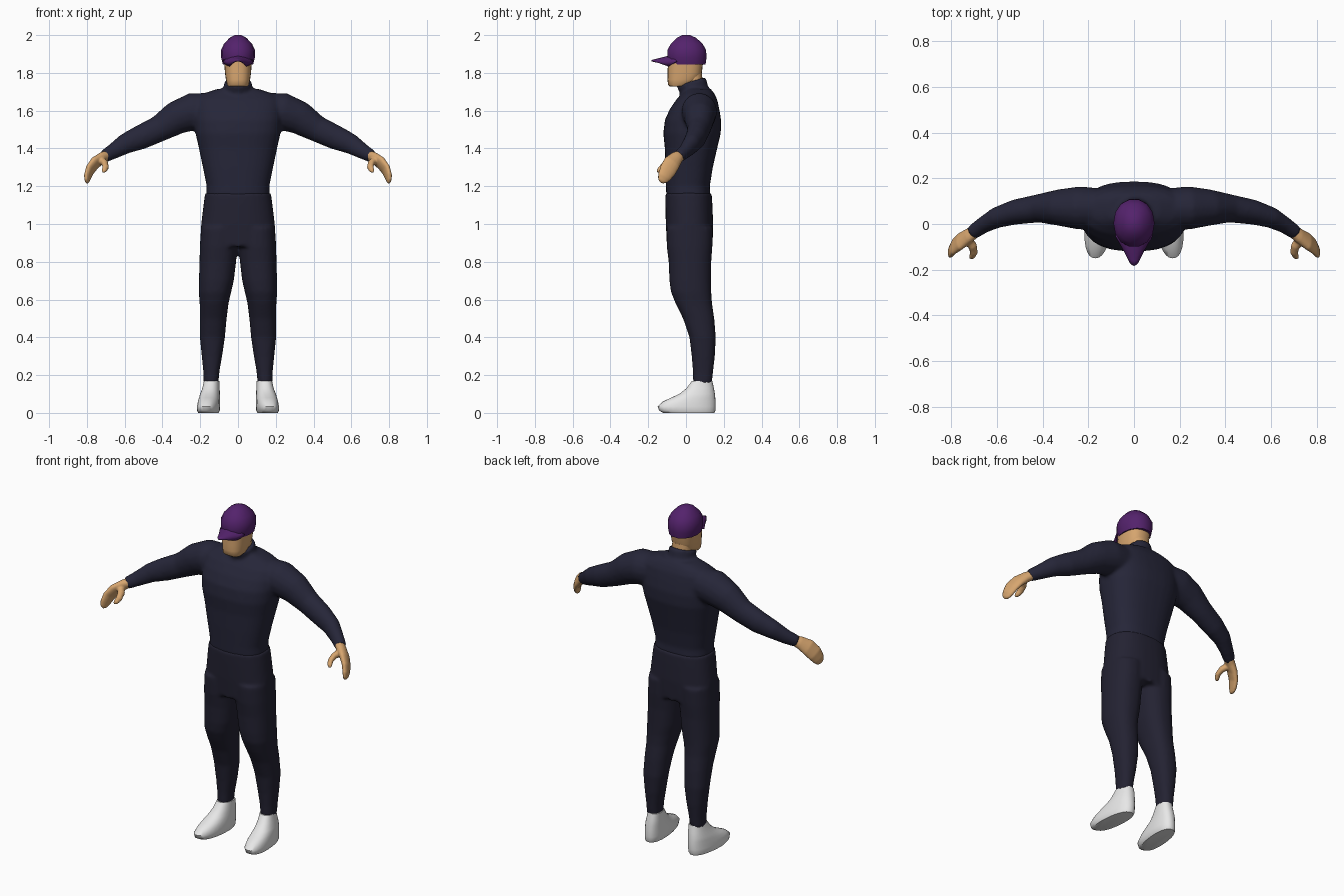
import bpy, bmesh, math
from mathutils import Vector

if "Cube" in bpy.data.objects:
    bpy.data.objects.remove(bpy.data.objects["Cube"])


def material(name, rgb):
    m = bpy.data.materials.new(name)
    m.diffuse_color = (*rgb, 1)
    m.use_nodes = True
    m.node_tree.nodes["Principled BSDF"].inputs["Base Color"].default_value = m.diffuse_color
    return m


NAVY = material("navy shirt", (0.019, 0.019, 0.040))
DARK = material("dark navy trousers", (0.017, 0.016, 0.032))
SKIN = material("tan skin", (0.68, 0.38, 0.16))
PURPLE = material("purple", (0.088, 0.016, 0.15))
WHITE = material("white", (0.80, 0.80, 0.80))


def ring(c, u, v, n=24, p=2.0):
    """Superellipse around c with half axes u and v."""
    pts = []
    for i in range(n):
        a = 2 * math.pi * i / n
        ca, sa = math.cos(a), math.sin(a)
        pts.append(c + u * math.copysign(abs(ca) ** (2 / p), ca)
                   + v * math.copysign(abs(sa) ** (2 / p), sa))
    return pts


def loft(bm, rings):
    """Skin a list of rings and cap both ends."""
    vs = [[bm.verts.new(p) for p in r] for r in rings]
    n = len(vs[0])
    for a, b in zip(vs, vs[1:]):
        for i in range(n):
            bm.faces.new((a[i], a[(i + 1) % n], b[(i + 1) % n], b[i]))
    bm.faces.new(vs[0][::-1])
    bm.faces.new(vs[-1])


def level(rows, n=24, p=2.3, shear=0.0, tilt=0.0):
    """Horizontal rings from rows (z, x0, x1, y0, y1); tilt raises the back."""
    out = []
    for z, x0, x1, y0, y1 in rows:
        r = ring(Vector(((x0 + x1) / 2, (y0 + y1) / 2, z)),
                 Vector(((x1 - x0) / 2, 0, 0)), Vector((0, (y1 - y0) / 2, 0)), n, p)
        out.append([Vector((q.x - shear * (q.y - 0.05), q.y,
                            q.z + tilt * (q.y - (y0 + y1) / 2))) for q in r])
    return out


def sym(rows):
    return [(z, -w, w, y0, y1) for z, w, y0, y1 in rows]


def limb(rows, side, width_axis, n=16):
    """Rings along a path of (x, y, z, width radius, thickness radius)."""
    pts = [Vector((side * r[0], r[1], r[2])) for r in rows]
    w = Vector((side * width_axis[0], width_axis[1], width_axis[2]))
    out = []
    for i, r in enumerate(rows):
        d = (pts[min(i + 1, len(pts) - 1)] - pts[max(i - 1, 0)]).normalized()
        u = (w - d * w.dot(d)).normalized()
        out.append(ring(pts[i], u * r[3], d.cross(u) * r[4], n))
    return out


def finish(name, bm, mat, voxel=0, smooth=0, subsurf=0, angle=60):
    bmesh.ops.recalc_face_normals(bm, faces=bm.faces)
    me = bpy.data.meshes.new(name)
    bm.to_mesh(me)
    bm.free()
    me.materials.append(mat)
    ob = bpy.data.objects.new(name, me)
    bpy.context.collection.objects.link(ob)
    bpy.ops.object.select_all(action='DESELECT')
    ob.select_set(True)
    bpy.context.view_layer.objects.active = ob
    bpy.ops.object.shade_smooth_by_angle(angle=math.radians(angle))
    if voxel:
        m = ob.modifiers.new("merge", 'REMESH')
        m.mode, m.voxel_size, m.use_smooth_shade = 'VOXEL', voxel, True
    if smooth:
        m = ob.modifiers.new("relax", 'SMOOTH')
        m.factor, m.iterations = 0.5, smooth
    if subsurf:
        ob.modifiers.new("round", 'SUBSURF').levels = subsurf
        ob.modifiers["round"].render_levels = subsurf
    return ob


# Shirt: trunk, raised collar and both sleeves merged into one skin
bm = bmesh.new()
loft(bm, level(sym([
    (1.145, .168, -.104, .130), (1.20, .166, -.106, .126), (1.30, .186, -.110, .142),
    (1.40, .207, -.112, .165), (1.48, .225, -.120, .184), (1.55, .232, -.112, .186),
    (1.61, .232, -.085, .176), (1.66, .225, -.050, .165), (1.69, .185, -.020, .150),
    (1.715, .110, .000, .132)]), 32, 2.5))
loft(bm, level(sym([(1.66, .085, -.02, .125), (1.70, .076, -.025, .118),
                    (1.755, .073, -.052, .106)]), 24, 2, tilt=.3))
SLEEVE = [(.13, .070, 1.60, .085, .095), (.24, .070, 1.595, .095, .100),
          (.33, .072, 1.560, .080, .088), (.42, .068, 1.503, .062, .070),
          (.52, .052, 1.457, .055, .065), (.60, .028, 1.423, .046, .054),
          (.66, -.005, 1.385, .036, .042), (.71, -.040, 1.357, .032, .034)]
for side in (1, -1):
    loft(bm, limb(SLEEVE, side, (0, 1, 0)))
finish("shirt", bm, NAVY, voxel=.01, smooth=6)

# Trousers: pelvis and both legs merged into one skin
bm = bmesh.new()
loft(bm, level(sym([(1.165, .174, -.109, .136), (1.10, .183, -.109, .140),
                    (1.0, .195, -.107, .144), (.93, .199, -.103, .142),
                    (.88, .198, -.100, .140)]), 32, 2.4))
LEG = [(.98, .000, .196, -.105, .142), (.88, .002, .202, -.102, .140),
       (.80, .010, .204, -.092, .134), (.70, .022, .207, -.088, .134),
       (.64, .036, .208, -.080, .134), (.58, .050, .203, -.056, .138),
       (.50, .060, .202, -.016, .150), (.40, .069, .202, .018, .158),
       (.30, .084, .192, .030, .153), (.22, .098, .184, .036, .144),
       (.155, .104, .182, .038, .137)]
for side in (1, -1):
    loft(bm, level([(z, *sorted((side * a, side * b)), c, d) for z, a, b, c, d in LEG]))
finish("trousers", bm, DARK, voxel=.01, smooth=5)

# Shoes: flat sole, toes turned slightly out
for side, name in ((1, "left_shoe"), (-1, "right_shoe")):
    bm = bmesh.new()
    rows = [(0, .102, .205, -.120, .150), (.012, .095, .210, -.142, .156),
            (.035, .093, .210, -.150, .157), (.060, .094, .207, -.122, .157),
            (.080, .096, .204, -.080, .155), (.100, .098, .200, -.036, .153),
            (.130, .100, .190, .002, .148), (.170, .102, .183, .032, .139)]
    rings = level(rows, 28, 2.3, shear=.09)
    loft(bm, [[Vector((side * q.x, q.y, q.z)) for q in r] for r in rings])
    finish(name, bm, WHITE, angle=45)

# Hands: curved mitten of fingers plus thumb
PALM = [(.685, -.025, 1.368, .026, .026), (.720, -.050, 1.350, .036, .027),
        (.758, -.075, 1.322, .047, .024), (.785, -.096, 1.285, .046, .020),
        (.797, -.115, 1.250, .038, .017), (.800, -.125, 1.228, .026, .012),
        (.798, -.129, 1.217, .010, .006)]
THUMB = [(.730, -.065, 1.340, .024, .022), (.705, -.098, 1.322, .021, .018),
         (.700, -.125, 1.302, .018, .015), (.708, -.143, 1.284, .014, .012),
         (.716, -.151, 1.274, .006, .005)]
for side, name in ((1, "left_hand"), (-1, "right_hand")):
    bm = bmesh.new()
    loft(bm, limb(PALM, side, (-.25, 1, -.55)))
    loft(bm, limb(THUMB, side, (.6, .2, .7)))
    finish(name, bm, SKIN, voxel=.005, smooth=3)

# Head: jaw and back of skull, with the neck inside the collar
bm = bmesh.new()
loft(bm, level(sym([(1.728, .050, -.085, -.005), (1.737, .058, -.095, .030),
                    (1.765, .064, -.098, .070), (1.80, .069, -.097, .084),
                    (1.87, .074, -.096, .092)]), 24, 2.5))
loft(bm, level(sym([(1.69, .055, 0, .09), (1.80, .055, -.03, .085)])))
finish("head", bm, SKIN, angle=50)

# Cap crown
bm = bmesh.new()
loft(bm, level(sym([(1.845, .080, -.094, .106), (1.880, .089, -.102, .111),
                    (1.920, .090, -.101, .109), (1.955, .074, -.082, .090),
                    (1.985, .045, -.050, .055), (2.0, .018, -.020, .024)]), 14, 2.1))
finish("cap_crown", bm, PURPLE)

# Cap brim: curved tongue drooping at the sides
bm = bmesh.new()
grid = []
for j in range(6):
    t = j / 5
    row = []
    for i in range(11):
        s = i / 5 - 1
        reach = .062 * (1 - s * s) + .042
        row.append(bm.verts.new((s * (.078 - .036 * t * t), -.078 - t * reach + .03 * s * s,
                                 1.890 - .026 * t - .028 * s * s)))
    grid.append(row)
for a, b in zip(grid, grid[1:]):
    for i in range(10):
        bm.faces.new((a[i], a[i + 1], b[i + 1], b[i]))
brim = finish("cap_brim", bm, PURPLE)
m = brim.modifiers.new("thickness", 'SOLIDIFY')
m.thickness, m.offset = .008, 0
